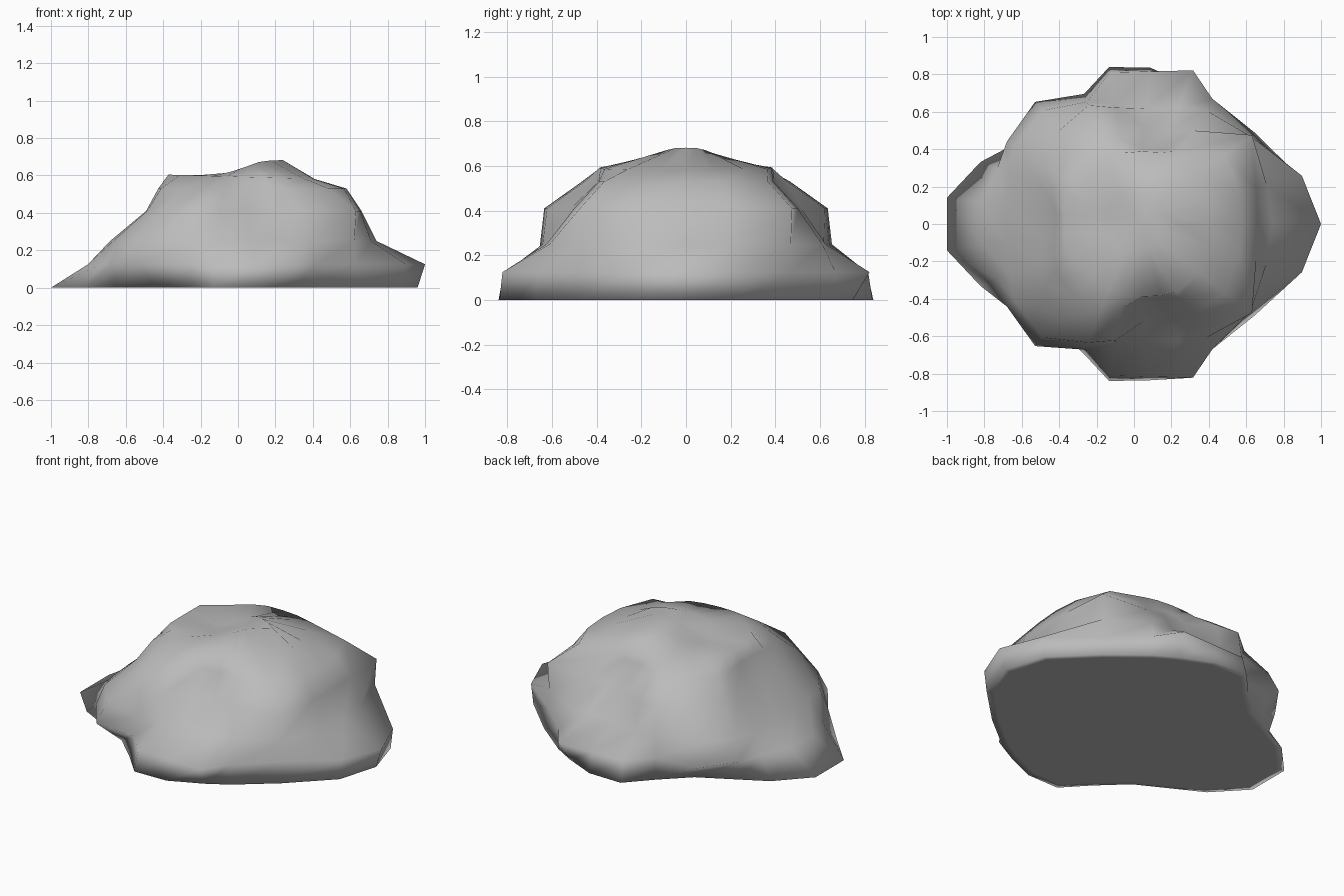
import bpy, bmesh
from math import cos, sin, radians

default_cube = bpy.data.objects.get("Cube")
if default_cube:
    bpy.data.objects.remove(default_cube, do_unlink=True)


def make_material(name, colour):
    mat = bpy.data.materials.new(name)
    mat.use_nodes = True
    mat.diffuse_color = colour
    mat.node_tree.nodes["Principled BSDF"].inputs["Base Color"].default_value = colour
    return mat


# Directions of the ridges and hollows on one half of the rock
ANGLES = [0, 16, 37, 58, 69, 84, 99, 111, 129, 147, 158, 172]

# Each layer: height, slope of the layer towards +x, radius in each direction
LAYERS = [
    (0.00, 0, [.96, .92, .81, .79, .80, .84, .85, .745, .69, .775, .885, 1.01]),
    (.125, 0, [1.0, .934, .785, .79, .88, .82, .82, .72, .84, .81, .79, .81]),
    (.25, 0, [.74, .74, .78, .72, .67, .62, .65, .70, .78, .76, .72, .69]),
    (.41, 0, [.66, .68, .79, .59, .535, .52, .63, .68, .64, .58, .53, .49]),
    (.53, 0, [.58, .59, .61, .46, .42, .40, .46, .50, .50, .49, .46, .42]),
    (.593, -.012, [.41, .42, .44, .43, .41, .39, .385, .37, .35, .37, .40, .375]),
    (.632, .05, [.24, .18, .14, .14, .145, .15, .15, .15, .15, .15, .15, .14]),
]


def build_rock(name, material):
    bm = bmesh.new()
    rings = []
    for height, slope, radii in LAYERS:
        half = []
        for angle, r in zip(ANGLES, radii):
            a = radians(angle)
            half.append((r * cos(a), r * sin(a), height + slope * cos(a)))
        # Mirror the half outline, sharing the point on the centre plane
        outline = half + [(x, -y, z) for x, y, z in reversed(half[1:])]
        rings.append([bm.verts.new(p) for p in outline])

    # Narrow border that keeps the underside evenly flat
    border = [bm.verts.new((v.co.x * 0.95, v.co.y * 0.95, 0)) for v in rings[0]]
    rings.insert(0, border)

    # Sides between neighbouring layers
    count = len(border)
    for low, high in zip(rings, rings[1:]):
        for i in range(count):
            j = (i + 1) % count
            bm.faces.new((low[i], low[j], high[j], high[i]))

    # Flat underside and domed crown
    bm.faces.new(reversed(border))
    crown = bm.verts.new((0.05, 0, 0.645))
    for i in range(count):
        bm.faces.new((rings[-1][i], rings[-1][(i + 1) % count], crown))

    for face in bm.faces:
        face.smooth = True
    bmesh.ops.recalc_face_normals(bm, faces=bm.faces)
    mesh = bpy.data.meshes.new(name)
    bm.to_mesh(mesh)
    bm.free()
    mesh.materials.append(material)
    rock = bpy.data.objects.new(name, mesh)
    bpy.context.collection.objects.link(rock)
    return rock


build_rock("rock", make_material("stone grey", (0.5, 0.5, 0.5, 1)))
